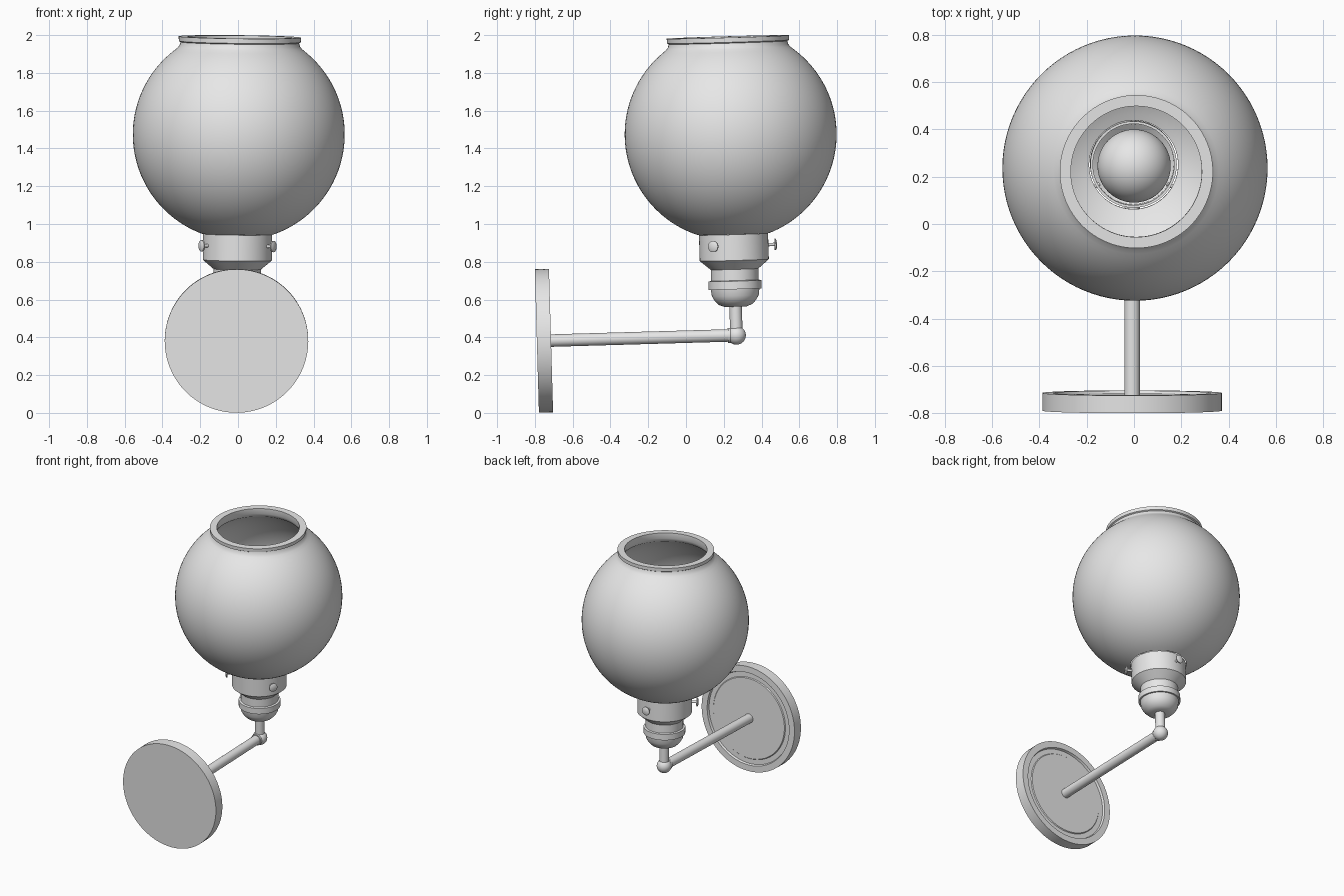
import bpy, bmesh
from math import sin, cos, asin, pi, radians
from mathutils import Matrix, Vector

cube = bpy.data.objects.get("Cube")
if cube:
    bpy.data.objects.remove(cube, do_unlink=True)

# Single plain grey finish
grey = bpy.data.materials.new("plain_grey")
grey.use_nodes = True
GREY = (0.8, 0.8, 0.8, 1)
grey.diffuse_color = GREY
grey.node_tree.nodes["Principled BSDF"].inputs["Base Color"].default_value = GREY

# The lamp leans very slightly about its elbow joint
LEAN = (Matrix.Translation((-0.008, 0.267, 0.411))
        @ Matrix.Rotation(radians(1.65), 4, 'X')
        @ Matrix.Rotation(radians(0.65), 4, 'Y'))
ALONG_Y = Matrix.Rotation(-pi / 2, 4, 'X')


def arc(radius, centre, start, end, steps):
    """Profile points on a circle; angles run from the bottom pole."""
    angles = [start + (end - start) * i / steps for i in range(steps + 1)]
    return [(radius * sin(a), centre - radius * cos(a)) for a in angles]


def lathe(name, profile, place=Matrix(), closed=False, segments=72):
    """Turn a profile of (radius, height) points about the local z axis."""
    bm = bmesh.new()
    verts = [bm.verts.new((max(r, 0), 0, z)) for r, z in profile]
    pairs = list(zip(verts, verts[1:]))
    if closed:
        pairs.append((verts[-1], verts[0]))
    edges = [bm.edges.new(p) for p in pairs]
    bmesh.ops.spin(bm, geom=verts + edges, cent=(0, 0, 0), axis=(0, 0, 1),
                   angle=2 * pi, steps=segments, use_merge=False)
    bmesh.ops.remove_doubles(bm, verts=bm.verts, dist=1e-5)
    bmesh.ops.dissolve_degenerate(bm, edges=bm.edges, dist=1e-6)
    bmesh.ops.recalc_face_normals(bm, faces=bm.faces)
    for face in bm.faces:
        face.smooth = True
    for edge in bm.edges:
        edge.smooth = edge.calc_face_angle(0) < radians(32)
    mesh = bpy.data.meshes.new(name)
    bm.to_mesh(mesh)
    bm.free()
    mesh.materials.append(grey)
    obj = bpy.data.objects.new(name, mesh)
    bpy.context.collection.objects.link(obj)
    obj.matrix_world = LEAN @ place
    return obj


def rod(name, radius, low, high, place=Matrix(), segments=32):
    return lathe(name, [(0, low), (radius, low), (radius, high), (0, high)],
                 place, segments=segments)


# Wall plate with a raised rim and a shallow groove on the lamp side
lathe("wall_plate", [(0, -1.057), (0.38, -1.057), (0.38, -0.982),
                     (0.335, -0.982), (0.33, -0.998), (0.295, -0.998),
                     (0.29, -0.992), (0, -0.992)], ALONG_Y, segments=96)

# Arm, collar, elbow ball and upright stem
rod("arm", 0.033, -1.0, -0.01, ALONG_Y)
rod("arm_collar", 0.039, -0.045, -0.005, ALONG_Y)
lathe("elbow_ball", arc(0.05, 0, 0, pi, 20), segments=40)
rod("stem", 0.033, 0, 0.17)

# Bulb socket: domed cup, bead ring and barrel
lathe("socket", [(0, 0.152), (0.06, 0.152), (0.088, 0.163), (0.11, 0.185),
                 (0.124, 0.21), (0.129, 0.245), (0.14, 0.245), (0.14, 0.288),
                 (0.126, 0.291), (0.126, 0.39), (0, 0.39)])

# Shade holder: open flared cup
lathe("shade_holder", [(0.12, 0.345), (0.132, 0.355), (0.183, 0.398),
                       (0.183, 0.535), (0.172, 0.535), (0.172, 0.408),
                       (0.12, 0.37)], closed=True)

# Three thumb screws around the holder
for i in range(3):
    turn = Matrix.Rotation(2 * pi * i / 3, 4, 'Z')
    place = Matrix.Translation((0, 0, 0.475)) @ turn @ ALONG_Y
    rod(f"screw_shaft_{i + 1}", 0.009, 0.165, 0.22, place, 16)
    lathe(f"screw_head_{i + 1}", [(0, 0.215), (0.03, 0.215), (0.03, 0.222),
                                  (0.02, 0.227), (0, 0.228)], place, segments=24)

# Hollow globe shade with a rolled opening at the top
OUTER, INNER, MID = 0.561, 0.535, 1.064
shell = arc(OUTER, MID, asin(0.188 / OUTER), pi - asin(0.35 / OUTER), 44)
shell += [(0.331, 1.518), (0.319, 1.532), (0.314, 1.55), (0.323, 1.555),
          (0.324, 1.58), (0.277, 1.58), (0.277, 1.54)]
shell += arc(INNER, MID, pi - asin(0.29 / INNER), asin(0.188 / INNER), 40)
lathe("globe_shade", shell, closed=True, segments=96)

# Light bulb inside the shade
bulb = [(0, 0.38), (0.065, 0.38), (0.068, 0.48), (0.078, 0.55), (0.097, 0.61)]
bulb += arc(0.155, 0.75, radians(52), pi, 24)
lathe("light_bulb", bulb, segments=48)
